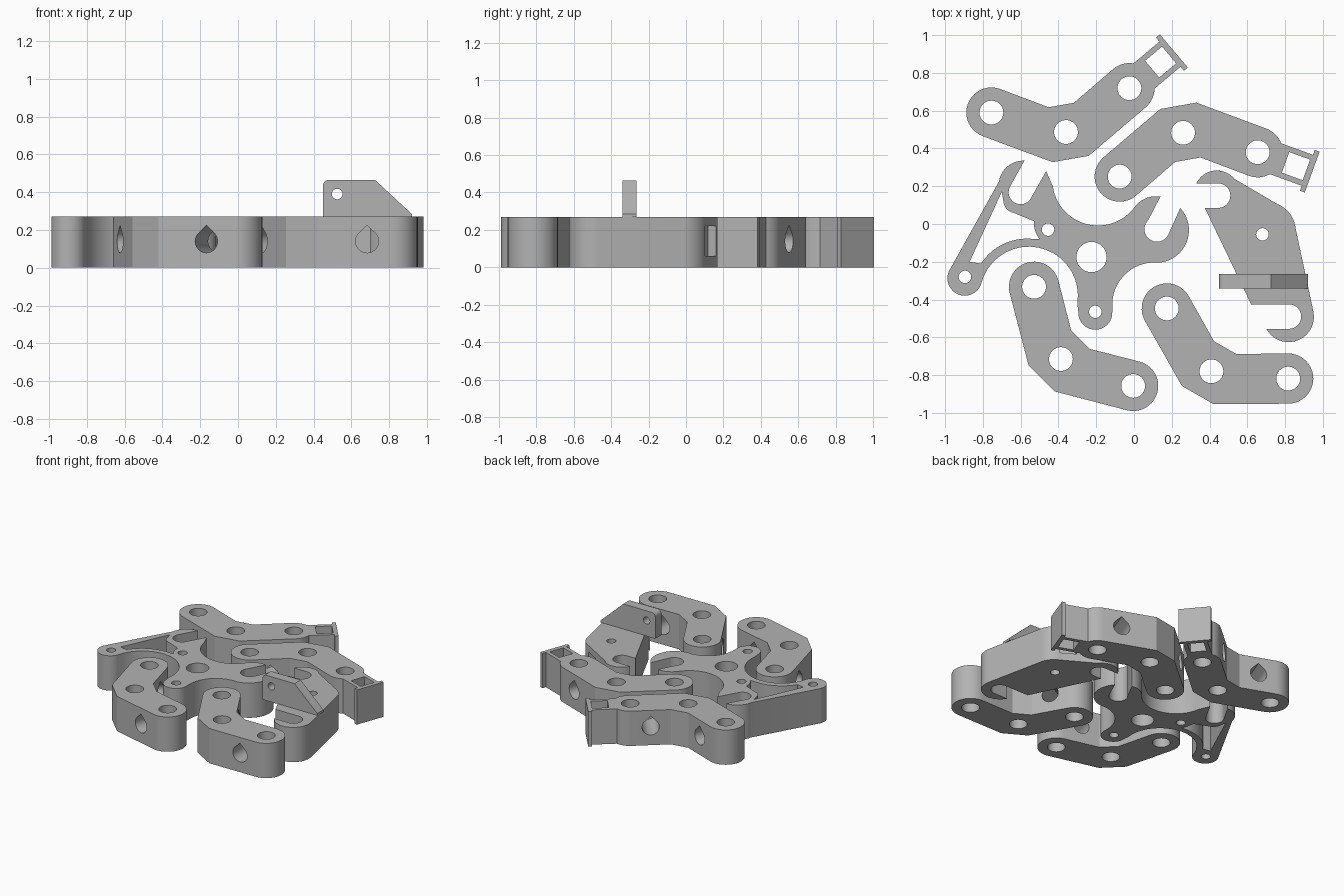
import bpy, bmesh
from math import sin, cos, pi, radians, atan2, tau
from mathutils import Vector, Matrix

cube = bpy.data.objects.get("Cube")
if cube:
    bpy.data.objects.remove(cube, do_unlink=True)

H = 0.27      # plate height
R = 0.133     # link end radius
HOLE = 0.063  # pivot hole radius

grey = bpy.data.materials.new("plain grey")
grey.use_nodes = True
grey.diffuse_color = (0.45, 0.45, 0.45, 1)
grey.node_tree.nodes["Principled BSDF"].inputs["Base Color"].default_value = grey.diffuse_color


def arc(c, r, a0, a1, n=20):
    """Points on an arc, angles in radians."""
    return [(c[0] + r * cos(a0 + (a1 - a0) * i / n),
             c[1] + r * sin(a0 + (a1 - a0) * i / n)) for i in range(n + 1)]


def circle(x, y, r, n=40):
    return arc((x, y), r, 0, tau, n)[:-1]


def arc3(a, b, c, n=18):
    """Arc from a through b to c."""
    (ax, ay), (bx, by), (cx, cy) = a, b, c
    d = 2 * (ax * (by - cy) + bx * (cy - ay) + cx * (ay - by))
    sa, sb, sc = (x * x + y * y for x, y in (a, b, c))
    ux = (sa * (by - cy) + sb * (cy - ay) + sc * (ay - by)) / d
    uy = (sa * (cx - bx) + sb * (ax - cx) + sc * (bx - ax)) / d
    r = ((ax - ux) ** 2 + (ay - uy) ** 2) ** 0.5
    t0, t1, t2 = (atan2(y - uy, x - ux) for x, y in (a, b, c))
    span = (t2 - t0) % tau
    if (t1 - t0) % tau > span:
        span -= tau
    return arc((ux, uy), r, t0, t0 + span, n)


def slab(name, loops, depth, matrix=Matrix()):
    """Extrude an outline with holes, centred on its own plane."""
    cu = bpy.data.curves.new(name, "CURVE")
    cu.dimensions, cu.fill_mode, cu.extrude = "2D", "BOTH", depth / 2
    for loop in loops:
        sp = cu.splines.new("POLY")
        sp.points.add(len(loop) - 1)
        for p, (x, y) in zip(sp.points, loop):
            p.co = (x, y, 0, 1)
        sp.use_cyclic_u = True
    tmp = bpy.data.objects.new(name, cu)
    bpy.context.collection.objects.link(tmp)
    me = bpy.data.meshes.new_from_object(tmp.evaluated_get(bpy.context.evaluated_depsgraph_get()))
    bpy.data.objects.remove(tmp)
    bm = bmesh.new()
    bm.from_mesh(me)
    bmesh.ops.remove_doubles(bm, verts=bm.verts, dist=1e-4)
    bmesh.ops.recalc_face_normals(bm, faces=bm.faces)
    bm.transform(matrix)
    if matrix.determinant() < 0:
        bmesh.ops.reverse_faces(bm, faces=bm.faces)
    bm.to_mesh(me)
    bm.free()
    me.materials.clear()
    me.materials.append(grey)
    ob = bpy.data.objects.new(name, me)
    bpy.context.collection.objects.link(ob)
    return ob


def cut(ob, cutters):
    """Subtract the cutters, then discard them."""
    for c in cutters:
        c.hide_render = True
        m = ob.modifiers.new("cut", "BOOLEAN")
        m.operation, m.solver, m.object = "DIFFERENCE", "EXACT", c
    bpy.context.view_layer.update()
    ob.data = bpy.data.meshes.new_from_object(ob.evaluated_get(bpy.context.evaluated_depsgraph_get()))
    ob.modifiers.clear()
    for c in cutters:
        bpy.data.objects.remove(c)


def finish(ob):
    bpy.ops.object.select_all(action="DESELECT")
    ob.select_set(True)
    bpy.context.view_layer.objects.active = ob
    bpy.ops.object.shade_smooth_by_angle(angle=radians(25))


# Bent links: middle pivot at the local origin, outer side towards -y
def link(name, x, y, angle, clevis=False, mirror=False):
    A, C = Vector((-0.371, 0.17)), Vector((0.371, 0.17))
    d, n = Vector((cos(pi / 6), sin(pi / 6))), Vector((-sin(pi / 6), cos(pi / 6)))
    at = lambda u, v: tuple(C + d * u + n * v)
    base = radians(30)
    if clevis:
        w, half, e0, e1 = 0.087, 0.115, 0.28, 0.307
        t = atan2(w, (R * R - w * w) ** 0.5)
        end = arc(C, R, base - pi / 2, base - t, 8)
        end += [at(e0, -w), at(e0, -half), at(e1, -half), at(e1, half), at(e0, half), at(e0, w)]
        end += arc(C, R, base + t, base + pi / 2, 8)
    else:
        end = arc(C, R, base - pi / 2, base + pi / 2)
    outline = [(-0.097, -0.145), (0.097, -0.145)] + end + [(0.068, 0.145), (-0.068, 0.145)]
    outline += arc(A, R, radians(60), radians(240))
    loops = [outline] + [circle(*p, HOLE) for p in (A, (0, 0), C)]
    if clevis:
        loops.append([at(0.157, -0.058), at(0.274, -0.058), at(0.274, 0.058), at(0.157, 0.058)])
    place = Matrix.Translation((x, y, H / 2)) @ Matrix.Rotation(radians(angle), 4, "Z")
    if mirror:
        place = place @ Matrix.Diagonal((1, -1, 1, 1))
    ob = slab(name, loops, H, place)
    # Teardrop cross holes through each half
    drop = arc((0, 0), 0.061, radians(140), radians(400), 26) + [(0, 0.085)]
    cutters = []
    for s, p in ((1, A), (-1, C)):
        q = p + Vector((s * cos(base), -sin(base))) * 0.133 if s > 0 else p - d * 0.133
        if s > 0:
            q = p + Vector((cos(base), -sin(base))) * 0.133
        m = (Matrix.Translation((q.x, q.y, 0.005)) @ Matrix.Rotation(-s * base, 4, "Z")
             @ Matrix.Rotation(pi / 2, 4, "X"))
        cutters.append(slab("cross_hole_cutter", [drop], 0.5, place @ m))
    cut(ob, cutters)
    finish(ob)


link("left_front_link", -0.387, -0.715, -45)
link("right_front_link", 0.41, -0.78, -30)
link("left_clevis_link", -0.36, 0.487, 10, clevis=True)
link("right_clevis_link", 0.26, 0.483, 10, clevis=True, mirror=True)

# Star shaped hub with two slotted jaws and a thin brace arm
star = arc3((-0.81, -0.32), (-0.93, -0.373), (-0.98, -0.25))
star += arc3((-0.715, 0.225), (-0.67, 0.305), (-0.58, 0.335))
star += arc3((-0.655, 0.20), (-0.635, 0.115), (-0.55, 0.13)) + [(-0.465, 0.28)]
star += arc3((-0.43, 0.20), (-0.2, -0.008), (0, 0.085))
star += arc3((0, 0.085), (0.06, 0.135), (0.14, 0.145))[1:]
star += arc3((0.075, 0.02), (0.10, -0.09), (0.18, -0.06))
star += arc3((0.245, 0.085), (0.275, -0.105), (0.13, -0.205))
star += arc3((0.13, -0.205), (-0.045, -0.265), (-0.115, -0.43))[1:]
star += arc3((-0.115, -0.465), (-0.205, -0.56), (-0.295, -0.465))
star += arc3((-0.30, -0.42), (-0.55, -0.12), (-0.81, -0.32))[:-1]
opening = [(-0.70, 0.17)] + arc3((-0.69, 0.11), (-0.675, 0.08), (-0.64, 0.06), 6)
opening += arc3((-0.53, 0.015), (-0.525, -0.03), (-0.50, -0.08), 8)
opening += arc3((-0.55, -0.078), (-0.70, -0.11), (-0.81, -0.21)) + [(-0.87, -0.20)]
pins = [circle(x, y, 0.033) for x, y in ((-0.205, -0.465), (-0.455, -0.03), (-0.895, -0.28))]
finish(slab("star_hub", [star, opening, circle(-0.225, -0.175, 0.08)] + pins, H,
            Matrix.Translation((0, 0, H / 2))))

# Hooked lever with open jaws at both ends
hook = arc3((0.33, 0.215), (0.445, 0.283), (0.53, 0.24))
hook += arc3((0.76, 0.105), (0.825, 0.055), (0.855, -0.02))
hook += arc3((0.95, -0.465), (0.87, -0.615), (0.70, -0.555))
hook += arc((0.82, -0.49), 0.065, -pi / 2, pi / 2) + [(0.62, -0.425), (0.375, 0.085)]
hook += arc((0.445, 0.15), 0.065, -pi / 2, pi / 2)
lever = slab("hooked_lever", [hook, circle(0.68, -0.055, 0.033)], H,
             Matrix.Translation((0, 0, H / 2)))
pocket = slab("pocket_cutter", [[(-0.06, -0.05), (0.06, -0.05), (0.06, 0.05), (-0.06, 0.05)]], 0.16,
              Matrix.Translation((0.715, 0.13, 0.14)) @ Matrix.Rotation(radians(-31), 4, "Z"))
cut(lever, [pocket])
finish(lever)

# Upright fin with a pin hole on top of the lever
fin = [(0.45, 0.268)] + arc((0.48, 0.435), 0.03, pi, pi / 2, 6)
fin += [(0.725, 0.465), (0.92, 0.285), (0.92, 0.268)]
finish(slab("lever_fin", [fin, circle(0.525, 0.39, 0.028, 28)], 0.075,
            Matrix.Translation((0, -0.303, 0)) @ Matrix.Rotation(pi / 2, 4, "X")))
